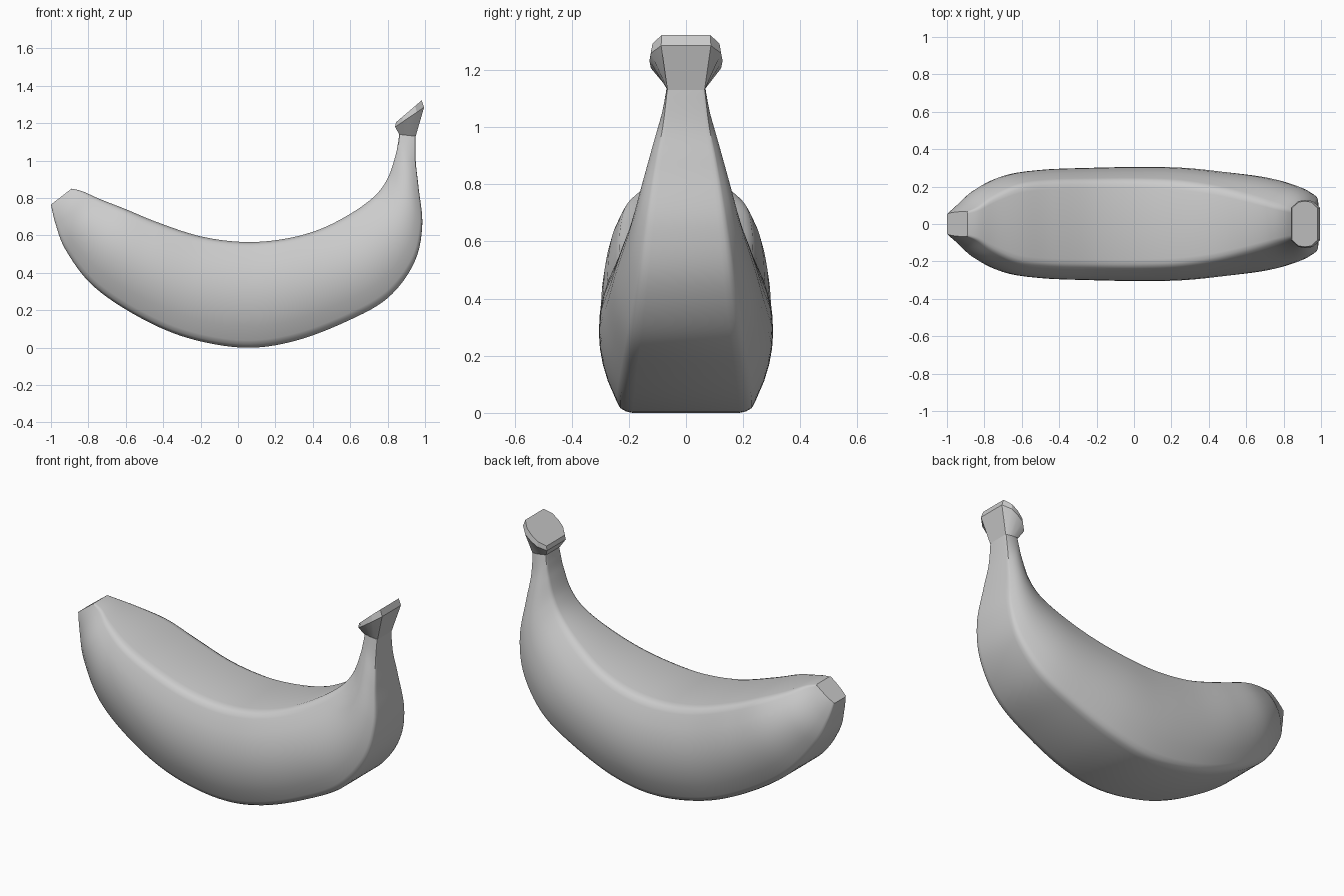
import bpy, bmesh, math

cube = bpy.data.objects.get("Cube")
if cube:
    bpy.data.objects.remove(cube, do_unlink=True)

grey = bpy.data.materials.new("plain_grey")
grey.use_nodes = True
COLOUR = (0.6, 0.6, 0.6, 1)
grey.diffuse_color = COLOUR
grey.node_tree.nodes["Principled BSDF"].inputs["Base Color"].default_value = COLOUR


def catmull(a, b, c, d, t):
    """Smoothly blend between rows b and c."""
    return [0.5 * (2*q + (r - p)*t + (2*p - 5*q + 4*r - s)*t*t + (3*q - p - 3*r + s)*t**3)
            for p, q, r, s in zip(a, b, c, d)]


def refine(rows, steps):
    ext = [rows[0]] + rows + [rows[-1]]
    out = []
    for i in range(len(rows) - 1):
        out += [catmull(*ext[i:i + 4], k / steps) for k in range(steps)]
    return out + [rows[-1]]


def loft(name, rings, angle):
    """Skin closed rings of points and cap both ends."""
    bm = bmesh.new()
    loops = [[bm.verts.new(p) for p in ring] for ring in rings]
    n = len(loops[0])
    for a, b in zip(loops, loops[1:]):
        for i in range(n):
            j = (i + 1) % n
            bm.faces.new((a[i], a[j], b[j], b[i]))
    bm.faces.new(loops[0])
    bm.faces.new(loops[-1])
    bmesh.ops.recalc_face_normals(bm, faces=bm.faces)
    mesh = bpy.data.meshes.new(name)
    bm.to_mesh(mesh)
    bm.free()
    mesh.materials.append(grey)
    obj = bpy.data.objects.new(name, mesh)
    bpy.context.collection.objects.link(obj)
    bpy.ops.object.select_all(action='DESELECT')
    obj.select_set(True)
    bpy.context.view_layer.objects.active = obj
    bpy.ops.object.shade_smooth_by_angle(angle=math.radians(angle))
    return obj


def ring(ox, oz, ix, iz, half):
    """Mirror a half profile of (fraction from outer to inner, half width)."""
    pts = [(ox + (ix - ox)*t, w, oz + (iz - oz)*t) for t, w in half]
    return pts + [(x, -y, z) for x, y, z in reversed(pts)]


# Rounded flat-bottomed section: corner rounding factor at each fraction
ROUND = [(0, .84), (.01, .94), (.03, 1), (.07, 1)]
SECTION = (ROUND + [(k / 10, 1) for k in range(2, 9)]
           + [(1 - t, f) for t, f in reversed(ROUND)])


def body_ring(row):
    ox, oz, ix, iz, wo, wm, wi = row
    half = []
    for t, f in SECTION:
        w = wo*(1 - t)*(1 - 2*t) + 4*wm*t*(1 - t) + wi*t*(2*t - 1)
        half.append((t, w * f))
    return ring(ox, oz, ix, iz, half)


# Fruit body: outer x, z, inner x, z, then outer, middle and inner half widths
stations = [
    (-1.0, .765, -.89, .85, .055, .065, .065),
    (-.975, .66, -.83, .835, .075, .11, .085),
    (-.92, .52, -.74, .795, .11, .19, .14),
    (-.78, .335, -.6, .74, .16, .26, .2),
    (-.55, .175, -.43, .67, .195, .29, .22),
    (-.28, .055, -.2, .595, .215, .3, .225),
    (.03, 0, .03, .565, .22, .305, .225),
    (.3, .035, .24, .58, .22, .3, .215),
    (.58, .14, .43, .63, .205, .275, .185),
    (.8, .265, .6, .715, .185, .245, .14),
    (.94, .45, .73, .81, .16, .2, .1),
    (.985, .65, .8, .905, .135, .16, .08),
    (.965, .86, .84, 1.02, .105, .115, .07),
    (.95, 1.0, .855, 1.09, .08, .085, .065),
    (.95, 1.13, .862, 1.14, .065, .068, .06),
]
loft("fruit_body", [body_ring(r) for r in refine(stations, 8)], 40)


# Stem end: narrow neck flaring to a slanted, chamfered cap
def cap_ring(ox, oz, ix, iz, end, mid):
    return ring(ox, oz, ix, iz, [(0, end), (.25, mid*.96), (.5, mid), (.75, mid*.96), (1, end)])


loft("stem_cap", [
    cap_ring(.95, 1.13, .862, 1.14, .065, .068),
    cap_ring(.995, 1.285, .84, 1.18, .087, .128),
    cap_ring(.982, 1.322, .845, 1.205, .085, .122),
], 20)
